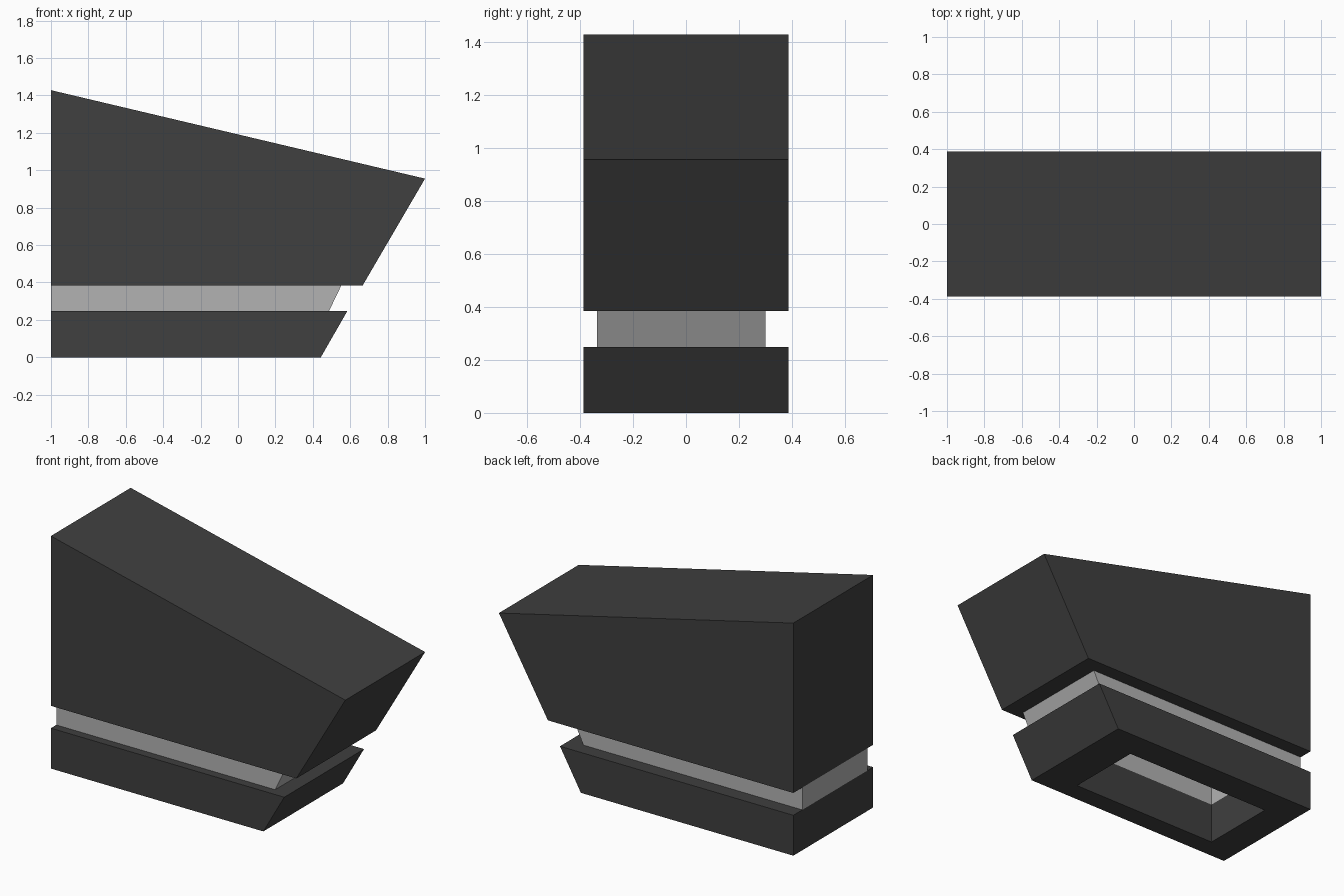
import bpy, bmesh

if "Cube" in bpy.data.objects:
    bpy.data.objects.remove(bpy.data.objects["Cube"])


def material(name, value):
    mat = bpy.data.materials.new(name)
    mat.diffuse_color = (value, value, value, 1)
    mat.use_nodes = True
    mat.node_tree.nodes["Principled BSDF"].inputs["Base Color"].default_value = mat.diffuse_color
    return mat


def finish(name, bm, mat):
    bmesh.ops.recalc_face_normals(bm, faces=bm.faces[:])
    mesh = bpy.data.meshes.new(name)
    bm.to_mesh(mesh)
    bm.free()
    mesh.materials.append(mat)
    obj = bpy.data.objects.new(name, mesh)
    bpy.context.collection.objects.link(obj)
    return obj


def prism(name, profile, y0, y1, mat):
    """Extrude an xz side profile across y."""
    bm = bmesh.new()
    face = bm.faces.new([bm.verts.new((x, y0, z)) for x, z in profile])
    out = bmesh.ops.extrude_face_region(bm, geom=[face])["geom"]
    moved = [v for v in out if isinstance(v, bmesh.types.BMVert)]
    bmesh.ops.translate(bm, verts=moved, vec=(0, y1 - y0, 0))
    # extruding a lone face may or may not keep it: rebuild a missing cap
    bmesh.ops.holes_fill(bm, edges=bm.edges[:])
    return finish(name, bm, mat)


def frame(name, z0, z1, front0, front1, y0, y1, hole, mat):
    """Rectangular ring with a raked +x end and a straight shaft."""
    bm = bmesh.new()

    def loop(xa, xb, ya, yb, z):
        return [bm.verts.new((x, y, z)) for x, y in
                ((xa, ya), (xb, ya), (xb, yb), (xa, yb))]

    loops = [loop(-1, front0, y0, y1, z0), loop(-1, front1, y0, y1, z1),
             loop(*hole, z1), loop(*hole, z0)]
    for k in range(4):
        a, b = loops[k], loops[(k + 1) % 4]
        for i in range(4):
            j = (i + 1) % 4
            bm.faces.new((a[i], a[j], b[j], b[i]))
    return finish(name, bm, mat)


dark = material("dark_cladding", 0.05)
light = material("light_glazing", 0.45)
shaft = (-0.805, 0.204, -0.266, 0.211)

# Base storey, open in the middle
frame("base_block", 0, 0.248, 0.443, 0.585, -0.387, 0.387, shaft, dark)

# Recessed light band around the same opening
frame("recessed_band", 0.248, 0.385, 0.487, 0.553, -0.335, 0.30, shaft, light)

# Large upper volume with sloping roof and raked front
prism("upper_block", [(-1, 0.385), (0.667, 0.385), (1, 0.955), (-1, 1.428)],
      -0.387, 0.387, dark)
